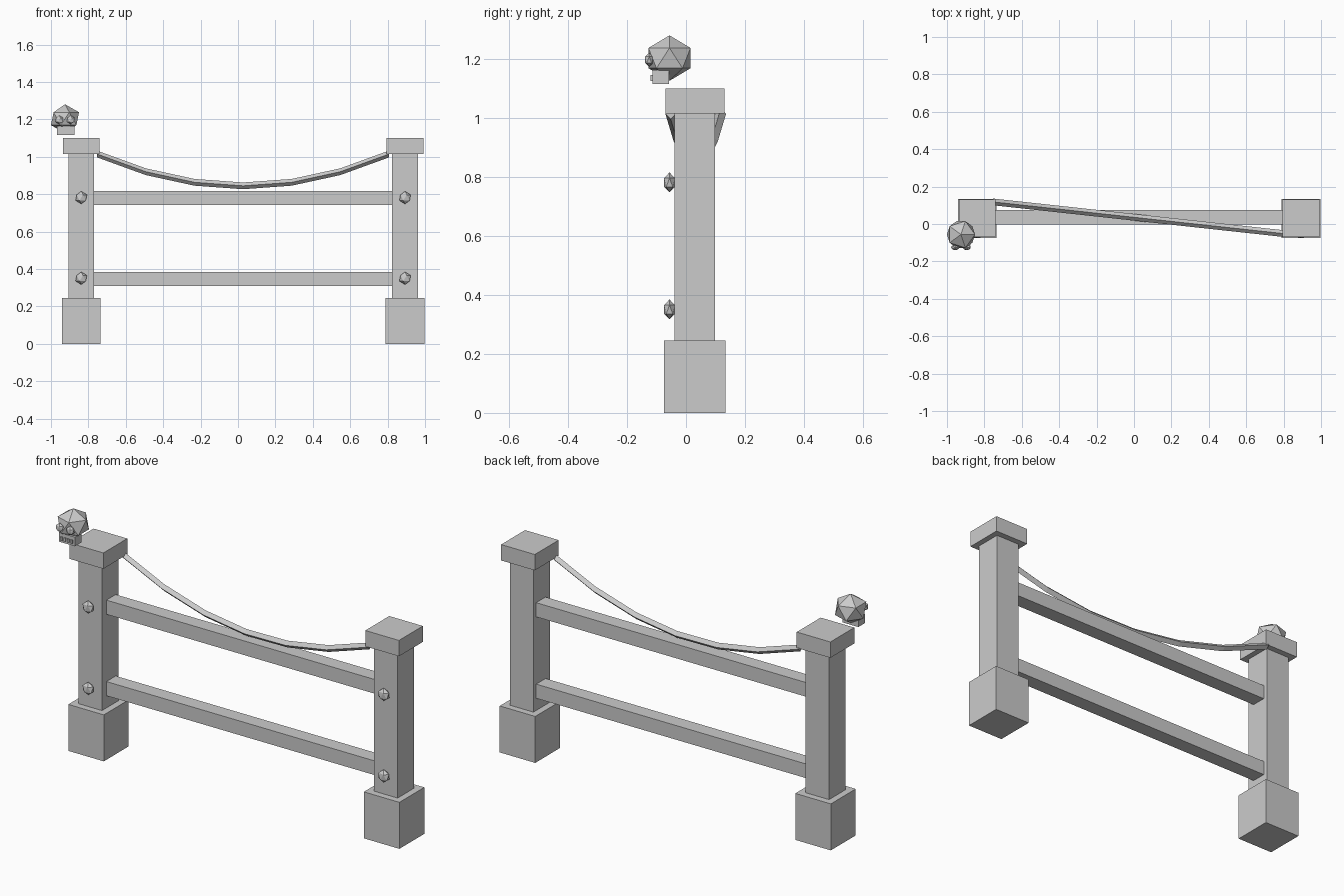
import bpy, bmesh
from math import cos, sin, pi
from mathutils import Matrix, Vector

cube = bpy.data.objects.get("Cube")
if cube:
    bpy.data.objects.remove(cube, do_unlink=True)

grey = bpy.data.materials.new("plain_grey")
grey.use_nodes = True
colour = (0.6, 0.6, 0.6, 1)
grey.diffuse_color = colour
grey.node_tree.nodes["Principled BSDF"].inputs["Base Color"].default_value = colour


def finish(name, bm):
    bmesh.ops.recalc_face_normals(bm, faces=bm.faces)
    mesh = bpy.data.meshes.new(name)
    bm.to_mesh(mesh)
    bm.free()
    mesh.materials.append(grey)
    obj = bpy.data.objects.new(name, mesh)
    bpy.context.collection.objects.link(obj)
    return obj


def box(name, centre, size):
    bm = bmesh.new()
    bmesh.ops.create_cube(bm, size=1, matrix=Matrix.LocRotScale(Vector(centre), None, Vector(size)))
    return finish(name, bm)


def ball(name, centre, radii):
    bm = bmesh.new()
    bmesh.ops.create_icosphere(bm, subdivisions=1, radius=1,
                               matrix=Matrix.LocRotScale(Vector(centre), None, Vector(radii)))
    return finish(name, bm)


RAIL_HEIGHTS = {"lower": 0.348, "upper": 0.779}
POST_Y = 0.03

# Posts with footings, caps and bolts
for side, x in (("right", -0.838), ("left", 0.893)):
    box(f"{side}_footing", (x, POST_Y, 0.123), (0.208, 0.208, 0.246))
    box(f"{side}_post", (x, POST_Y, 0.63), (0.138, 0.138, 0.8))
    box(f"{side}_cap", (x, POST_Y, 1.058), (0.197, 0.2, 0.084))
    for level, z in RAIL_HEIGHTS.items():
        ball(f"{side}_{level}_bolt", (x, -0.056, z + 0.003), (0.034, 0.021, 0.034))

# Rails
for level, z in RAIL_HEIGHTS.items():
    box(f"{level}_rail", (0.027, 0.037, z), (1.66, 0.078, 0.075))

# Sagging rope, running from the back of one post to the front of the other
bm = bmesh.new()
rings = []
for i in range(7):
    t = i / 3 - 1
    centre = Vector((0.027 + 0.78 * t, 0.033 - 0.085 * t, 0.845 + 0.17 * t * t))
    rings.append([bm.verts.new(centre + 0.018 * Vector((0, cos(k * pi / 2), sin(k * pi / 2))))
                  for k in range(4)])
for a, b in zip(rings, rings[1:]):
    for k in range(4):
        n = (k + 1) % 4
        bm.faces.new((a[k], a[n], b[n], b[k]))
bm.faces.new(rings[0])
bm.faces.new(rings[-1])
finish("rope", bm)

# Skull beside the cap
SKULL_X = -0.925
ball("skull_head", (SKULL_X, -0.056, 1.204), (0.084, 0.084, 0.077))
box("skull_jaw", (SKULL_X + 0.003, -0.086, 1.14), (0.094, 0.057, 0.048))
for side, s in (("right", -1), ("left", 1)):
    ball(f"skull_{side}_eye", (SKULL_X + s * 0.031, -0.125, 1.198), (0.024, 0.016, 0.024))
for i in range(4):
    box(f"tooth_{i + 1}", (SKULL_X + 0.003 + (i - 1.5) * 0.02, -0.115, 1.137), (0.01, 0.01, 0.02))
